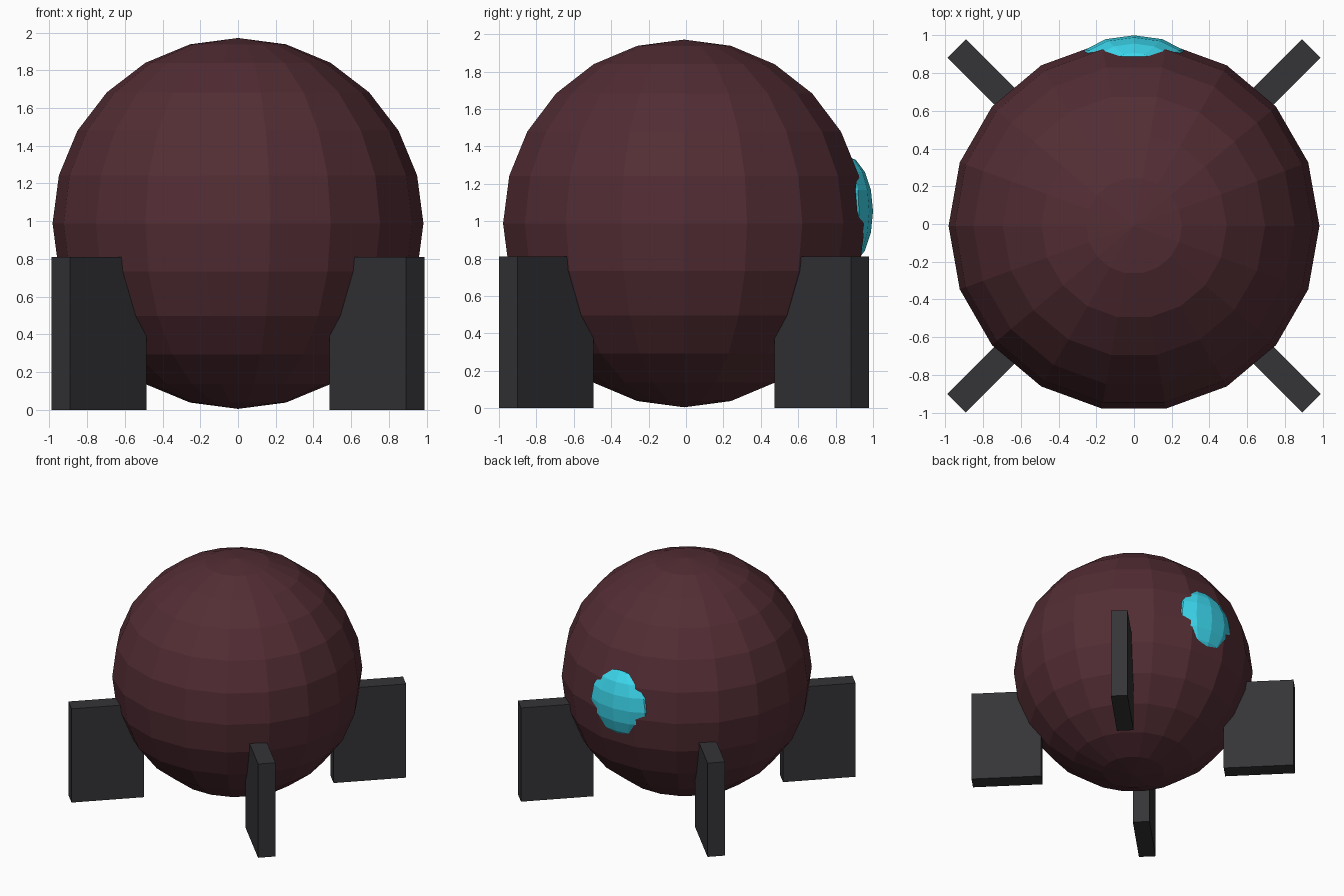
import bpy, bmesh
from math import radians
from mathutils import Matrix

if "Cube" in bpy.data.objects:
    bpy.data.objects.remove(bpy.data.objects["Cube"])

Y0 = -0.01  # body axis offset so the overall bounds are centred


def material(name, rgb):
    m = bpy.data.materials.new(name)
    m.diffuse_color = (*rgb, 1)
    m.use_nodes = True
    m.node_tree.nodes["Principled BSDF"].inputs["Base Color"].default_value = m.diffuse_color
    return m


def add_object(name, bm, mat):
    mesh = bpy.data.meshes.new(name)
    bm.to_mesh(mesh)
    bm.free()
    mesh.materials.append(mat)
    ob = bpy.data.objects.new(name, mesh)
    bpy.context.collection.objects.link(ob)
    return ob


def ball(name, segments, rings, scale, centre, turn, mat):
    bm = bmesh.new()
    mtx = (Matrix.Translation(centre) @ Matrix.Diagonal((*scale, 1))
           @ Matrix.Rotation(radians(turn), 4, 'Z'))
    bmesh.ops.create_uvsphere(bm, u_segments=segments, v_segments=rings,
                              radius=1, matrix=mtx)
    return add_object(name, bm, mat)


def fin(name, angle, mat):
    # upright slab pointing outwards along the given angle
    bm = bmesh.new()
    mtx = (Matrix.Translation((0, Y0, 0)) @ Matrix.Rotation(radians(angle), 4, 'Z')
           @ Matrix.Translation((1.042, 0, 0.405))
           @ Matrix.Diagonal((0.576, 0.138, 0.81, 1)))
    bmesh.ops.create_cube(bm, size=1, matrix=mtx)
    return add_object(name, bm, mat)


maroon = material("maroon", (0.085, 0.026, 0.034))
cyan = material("cyan", (0.045, 0.68, 0.85))
charcoal = material("charcoal", (0.035, 0.035, 0.04))

# Round hull, with a vertex column on the x axis
ball("hull", 18, 12, (0.983, 0.983, 0.983), (0, Y0, 0.988), 90, maroon)

# Flattened window bulging out of the back
ball("window", 12, 8, (0.298, 0.15, 0.298), (0, 0.85, 1.053), 0, cyan)

# Four diagonal fins the model stands on
for i, a in enumerate((45, 135, 225, 315)):
    fin(f"fin_{i + 1}", a, charcoal)
